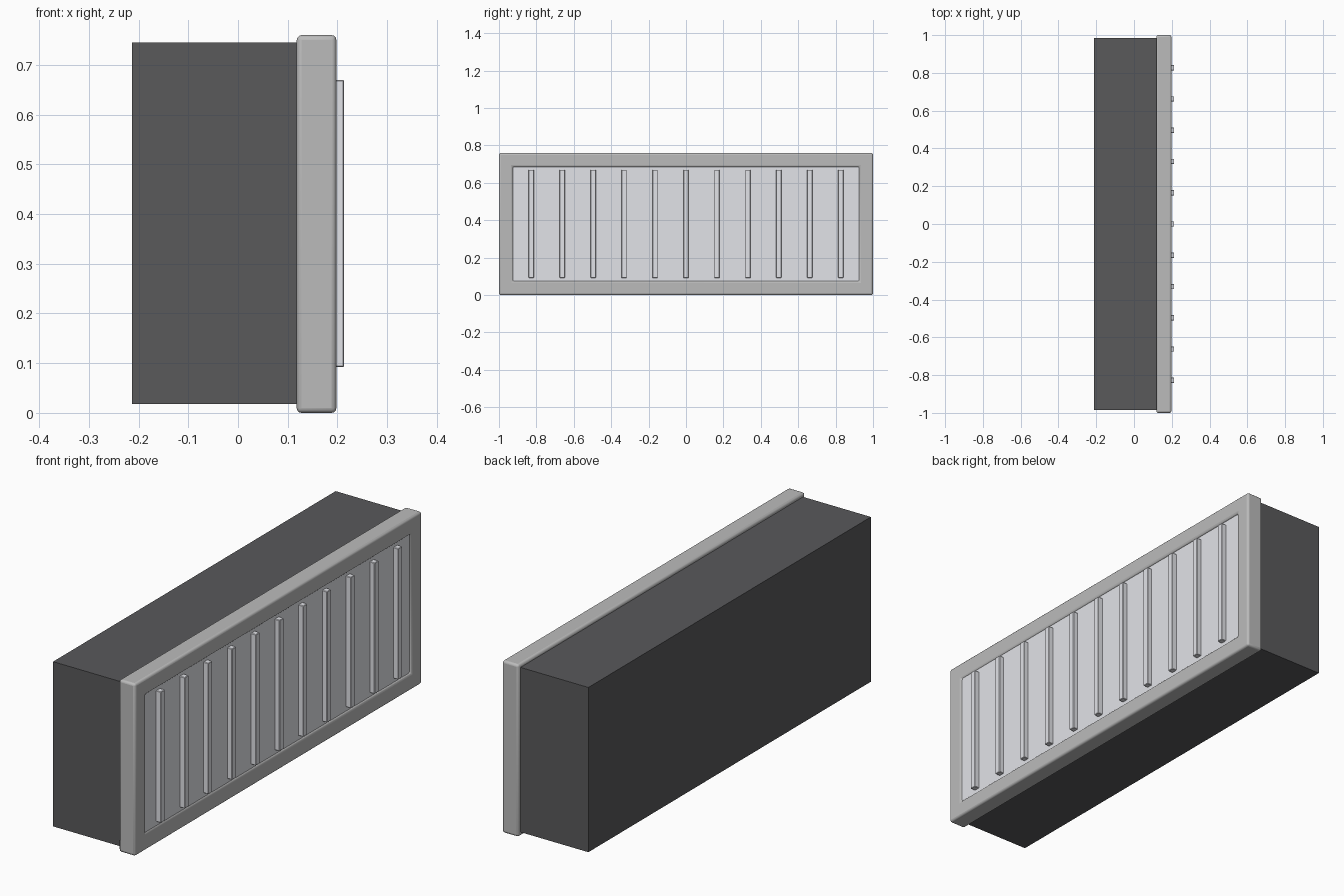
import bpy, bmesh

if "Cube" in bpy.data.objects:
    bpy.data.objects.remove(bpy.data.objects["Cube"])


def material(name, rgb):
    m = bpy.data.materials.new(name)
    m.diffuse_color = (*rgb, 1)
    m.use_nodes = True
    m.node_tree.nodes["Principled BSDF"].inputs["Base Color"].default_value = m.diffuse_color
    return m


def add_object(name, bm, mat):
    bmesh.ops.recalc_face_normals(bm, faces=bm.faces)
    mesh = bpy.data.meshes.new(name)
    bm.to_mesh(mesh)
    bm.free()
    mesh.materials.append(mat)
    obj = bpy.data.objects.new(name, mesh)
    bpy.context.collection.objects.link(obj)
    return obj


def box(name, lo, hi, mat):
    bm = bmesh.new()
    bmesh.ops.create_cube(bm, size=1)
    for v in bm.verts:
        v.co = [(a + b) / 2 + c * (b - a) for a, b, c in zip(lo, hi, v.co)]
    return add_object(name, bm, mat)


def bevel(obj, width, segments):
    mod = obj.modifiers.new("soft_edges", "BEVEL")
    mod.width = width
    mod.segments = segments
    mod.limit_method = "ANGLE"


dark = material("dark_housing", (0.10, 0.10, 0.105))
grey = material("frame_grey", (0.5, 0.5, 0.5))
light = material("panel_light", (0.76, 0.77, 0.81))

HEIGHT, BORDER = 0.76, 0.075
BACK, FRONT = 0.118, 0.198

# Housing behind the frame
box("housing", (-0.213, -0.985, 0.018), (0.125, 0.985, 0.745), dark)

# Rectangular frame: outer and inner loops at back and front, bridged into a ring
bm = bmesh.new()
loops = []
for x, inset in ((BACK, 0), (FRONT, 0), (FRONT, BORDER), (BACK, BORDER)):
    y, z0, z1 = 1 - inset, inset, HEIGHT - inset
    loops.append([bm.verts.new((x, *p)) for p in ((-y, z0), (y, z0), (y, z1), (-y, z1))])
for a, b in zip(loops, loops[1:] + loops[:1]):
    for i in range(4):
        j = (i + 1) % 4
        bm.faces.new((a[i], a[j], b[j], b[i]))
frame = add_object("frame", bm, grey)
bevel(frame, 0.01, 3)
bpy.context.view_layer.objects.active = frame
frame.select_set(True)
bpy.ops.object.shade_smooth_by_angle()

# Recessed front panel
box("front_panel", (0.12, -0.927, 0.073), (0.19, 0.927, 0.687), light)

# Vertical slats across the panel
for i in range(11):
    y = (i - 5) * 0.1655
    slat = box(f"slat_{i + 1}", (0.18, y - 0.014, 0.092), (0.213, y + 0.014, 0.67), light)
    bevel(slat, 0.002, 1)
